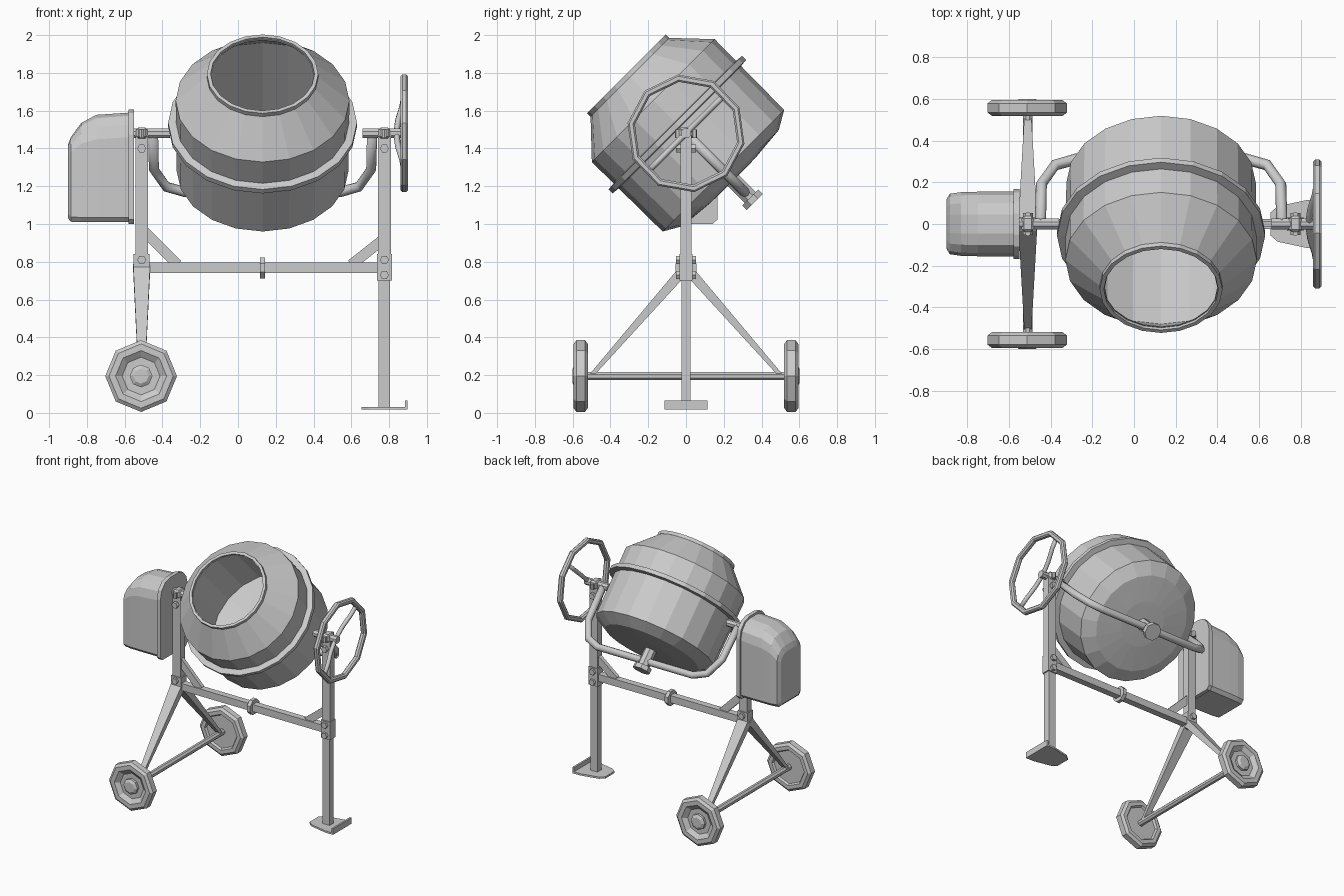
import bpy, bmesh, math
from mathutils import Vector, Matrix

if "Cube" in bpy.data.objects:
    bpy.data.objects.remove(bpy.data.objects["Cube"], do_unlink=True)

grey = bpy.data.materials.new("light grey")
grey.use_nodes = True
grey.diffuse_color = (0.6, 0.6, 0.6, 1)
grey.node_tree.nodes["Principled BSDF"].inputs["Base Color"].default_value = (0.6, 0.6, 0.6, 1)


def finish(name, bm, matrix=Matrix()):
    bmesh.ops.remove_doubles(bm, verts=bm.verts, dist=1e-5)
    bmesh.ops.recalc_face_normals(bm, faces=bm.faces)
    bm.transform(matrix)
    me = bpy.data.meshes.new(name)
    bm.to_mesh(me)
    bm.free()
    me.materials.append(grey)
    ob = bpy.data.objects.new(name, me)
    bpy.context.collection.objects.link(ob)
    return ob


def frame(origin, z, hint):
    """Matrix whose z axis follows z and whose x axis is near hint."""
    z = Vector(z).normalized()
    x = Vector(hint)
    x = (x - z * x.dot(z)).normalized()
    m = Matrix((x, z.cross(x), z)).transposed().to_4x4()
    m.translation = origin
    return m


def box(name, lo, hi, bevel=0):
    bm = bmesh.new()
    bmesh.ops.create_cube(bm, size=1)
    lo, hi = Vector(lo), Vector(hi)
    for v in bm.verts:
        v.co = (lo + hi) / 2 + v.co * (hi - lo)
    if bevel:
        bmesh.ops.bevel(bm, geom=bm.edges[:], offset=bevel, segments=1, affect='EDGES')
    return finish(name, bm)


def beam(name, a, b, start, end=None, hint=(1, 0, 0)):
    """Rectangular bar from a to b with section sizes at both ends."""
    a, b = Vector(a), Vector(b)
    bm = bmesh.new()
    bmesh.ops.create_cube(bm, size=1)
    for v in bm.verts:
        w, d = (end or start) if v.co.z > 0 else start
        v.co = (v.co.x * w, v.co.y * d, (v.co.z + 0.5) * (b - a).length)
    return finish(name, bm, frame(a, b - a, hint))


def lathe(name, profile, sides, matrix, closed=True, turn=0):
    """Faceted solid of revolution about local z from (radius, height) pairs."""
    bm = bmesh.new()
    rings = []
    for i in range(sides):
        t = turn + math.tau * i / sides
        rings.append([bm.verts.new((r * math.cos(t), r * math.sin(t), h)) for r, h in profile])
    n = len(profile)
    for i in range(sides):
        p, q = rings[i], rings[(i + 1) % sides]
        for j in range(n if closed else n - 1):
            k = (j + 1) % n
            if profile[j][0] == 0:
                if profile[k][0] > 0:
                    bm.faces.new((p[j], p[k], q[k]))
            elif profile[k][0] == 0:
                bm.faces.new((p[j], p[k], q[j]))
            else:
                bm.faces.new((p[j], p[k], q[k], q[j]))
    return finish(name, bm, matrix)


def rod(name, a, b, r, sides=8, hint=(0, 0, 1)):
    a, b = Vector(a), Vector(b)
    length = (b - a).length
    return lathe(name, [(0, 0), (r, 0), (r, length), (0, length)], sides,
                 frame(a, b - a, hint), False, math.pi / sides)


def tube(name, points, radius, matrix):
    """Mitred round tube along local points."""
    cu = bpy.data.curves.new(name + "_path", 'CURVE')
    cu.dimensions = '3D'
    cu.bevel_depth, cu.bevel_resolution, cu.use_fill_caps = radius, 2, True
    sp = cu.splines.new('POLY')
    sp.points.add(len(points) - 1)
    for p, co in zip(sp.points, points):
        p.co = (*co, 1)
    tmp = bpy.data.objects.new(name + "_path", cu)
    bpy.context.collection.objects.link(tmp)
    bm = bmesh.new()
    bm.from_mesh(tmp.to_mesh())
    tmp.to_mesh_clear()
    bpy.data.objects.remove(tmp, do_unlink=True)
    return finish(name, bm, matrix)


CX, PZ = 0.13, 1.48      # drum centre and pivot height
LX, RX = -0.51, 0.775    # post positions
tilt = frame((CX, 0, PZ), (0, -1, 1), (1, 0, 0))

# Tilted drum: outer skin, rolled mouth, inner skin
lathe("drum", [(0, -0.355), (0.17, -0.352), (0.36, -0.335), (0.455, -0.28), (0.46, 0.245),
               (0.285, 0.43), (0.27, 0.43), (0.44, 0.24), (0.435, -0.27), (0, -0.33)],
      20, tilt, False)
lathe("drum_mouth_rim", [(0.275, 0.42), (0.295, 0.42), (0.295, 0.445), (0.275, 0.445)], 20, tilt)
lathe("drum_band", [(0.45, 0.045), (0.5, 0.05), (0.5, 0.08), (0.45, 0.085)], 20, tilt)

# Yoke carrying the drum, with its base bearing
half = [(0.58, 0), (0.575, -0.27), (0.51, -0.4), (0.41, -0.44)]
tube("yoke", [(-x, 0, z) for x, z in half] + [(x, 0, z) for x, z in reversed(half)], 0.027, tilt)
lathe("base_bearing", [(0, -0.33), (0.045, -0.33), (0.045, -0.48), (0.065, -0.48),
                       (0.065, -0.515), (0, -0.515)], 8, tilt, False, math.pi / 8)
rod("right_pivot_shaft", (-0.58, 0, PZ), (-0.36, 0, PZ), 0.028)
rod("left_pivot_shaft", (0.66, 0, PZ), (0.86, 0, PZ), 0.028)

# Posts with bearing clamps and bolts
beam("right_post", (LX, 0, 0.72), (LX, 0, 1.47), (0.066, 0.055))
beam("left_upper_post", (RX, 0, 0.7), (RX, 0, 1.47), (0.07, 0.056))
beam("left_leg", (RX, 0, 0.025), (RX, 0, 0.75), (0.06, 0.05))
box("left_post_sleeve", (RX - 0.039, -0.034, 0.7), (RX + 0.039, 0.034, 0.84))
box("right_post_sleeve", (LX - 0.042, -0.034, 0.74), (LX + 0.042, 0.034, 0.84))
for side, x in (("right", LX), ("left", RX)):
    box(side + "_bearing", (x - 0.03, -0.038, 1.45), (x + 0.03, 0.038, 1.512), 0.012)
    for y in (-0.045, 0.045):
        rod(side + "_clamp_bolt", (x, y, 1.455), (x, y, 1.5), 0.014, 6, (1, 0, 0))
    for z in (1.4, 0.81, 0.73):
        if (side, z) != ("right", 0.73):
            rod(side + "_post_bolt", (x, -0.053, z), (x, 0.053, z), 0.024, 6)

# Crossbar, collar and corner braces
box("crossbar", (LX, -0.025, 0.74), (RX, 0.025, 0.795))
rod("crossbar_collar", (CX - 0.014, 0, 0.768), (CX + 0.014, 0, 0.768), 0.06)
beam("right_brace", (-0.5, 0, 0.965), (-0.32, 0, 0.785), (0.055, 0.03))
beam("left_brace", (0.765, 0, 0.915), (0.6, 0, 0.785), (0.055, 0.03))

# Flared foot plate with raised lip
bm = bmesh.new()
outline = [(0.655, 0.055), (0.69, 0.085), (0.83, 0.115), (0.895, 0.115)]
outline += [(x, -y) for x, y in reversed(outline)]
plate = bm.faces.new([bm.verts.new((x, y, 0.018)) for x, y in outline])
top = bmesh.ops.extrude_face_region(bm, geom=[plate])["geom"]
bmesh.ops.translate(bm, vec=(0, 0, 0.014), verts=[g for g in top if isinstance(g, bmesh.types.BMVert)])
finish("foot_plate", bm)
box("foot_lip", (0.883, -0.115, 0.018), (0.897, 0.115, 0.065))

# Wheeled end: splayed legs, axle and dished wheels
rod("axle", (LX, -0.56, 0.195), (LX, 0.56, 0.195), 0.024)
for side, s in (("front", -1), ("back", 1)):
    beam(side + "_splayed_leg", (LX, 0.0, 0.77), (LX, s * 0.5, 0.2), (0.09, 0.055), (0.035, 0.022))
    m = frame((LX - 0.003, s * 0.52, 0.195), (0, s, 0), (0, 0, 1))
    lathe(side + "_wheel", [(0, 0.015), (0.13, 0.015), (0.14, 0), (0.17, 0), (0.19, 0.015),
                            (0.19, 0.06), (0.17, 0.075), (0.135, 0.075), (0.1, 0.05), (0, 0.05)],
          8, m, False)
    lathe(side + "_wheel_hub", [(0, 0.04), (0.06, 0.04), (0.06, 0.068), (0.04, 0.08), (0, 0.08)],
          8, m, False)


# Motor housing with an arched, rounded shell and flange
def arch(w, top, bottom, cut):
    right = [(w * 0.85, bottom), (w, bottom + 0.025), (w, top - cut),
             (w * 0.9, top - cut * 0.5), (w * 0.65, top - cut * 0.13), (w * 0.3, top)]
    return right + [(-y, z) for y, z in reversed(right)]


def loft(name, stations):
    bm = bmesh.new()
    rings = [[bm.verts.new((x, y, z)) for y, z in arch(*shape)] for x, shape in stations]
    for p, q in zip(rings, rings[1:]):
        for i in range(len(p)):
            j = (i + 1) % len(p)
            bm.faces.new((p[i], p[j], q[j], q[i]))
    bm.faces.new(rings[0])
    bm.faces.new(rings[-1])
    return finish(name, bm)


loft("motor_housing", [(-0.9, (0.12, 1.42, 1.03, 0.06)), (-0.885, (0.145, 1.46, 1.012, 0.08)),
                       (-0.83, (0.153, 1.535, 1.01, 0.11)), (-0.75, (0.155, 1.578, 1.01, 0.13)),
                       (-0.57, (0.155, 1.59, 1.01, 0.13))])
loft("motor_flange", [(-0.58, (0.168, 1.605, 1.0, 0.13)), (-0.55, (0.168, 1.605, 1.0, 0.13))])

# Tilting handwheel with a bowed cross spoke
hub = frame((0.88, 0, PZ), (1, 0, 0), (0, 1, 0))
lathe("handwheel_rim", [(0.275, -0.01), (0.285, -0.02), (0.305, -0.02), (0.314, -0.01),
                        (0.314, 0.01), (0.305, 0.02), (0.285, 0.02), (0.275, 0.01)],
      10, hub, True, math.radians(26))
spoke = [(0.28, 0), (0.2, -0.01), (0.1, -0.032), (0.04, -0.038)]
c = math.sqrt(0.5)
tube("handwheel_spoke", [(r * c, r * c, h) for r, h in spoke]
     + [(-r * c, -r * c, h) for r, h in reversed(spoke)], 0.016, hub)
